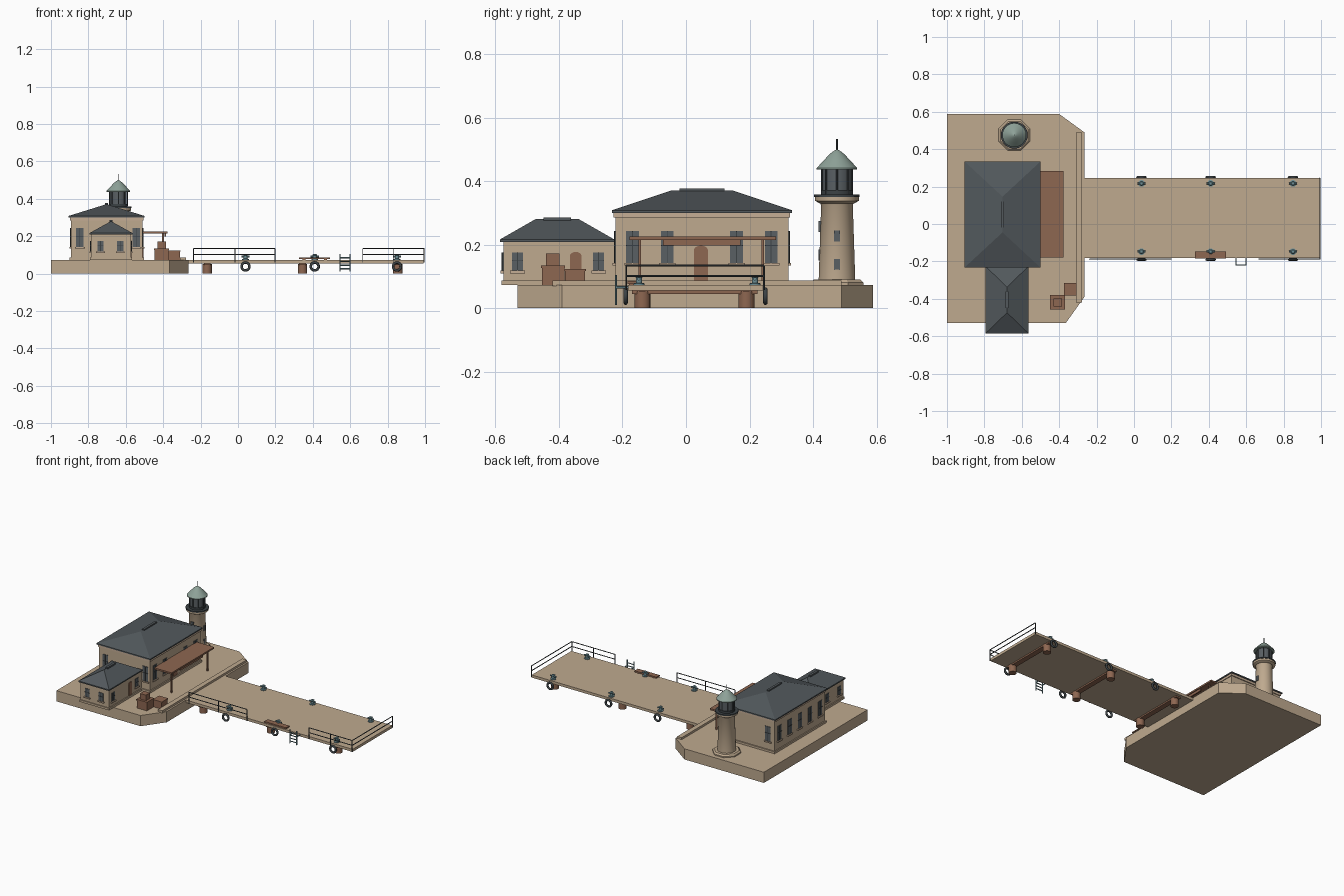
import bpy, bmesh, math
from mathutils import Vector, Matrix

if "Cube" in bpy.data.objects:
    bpy.data.objects.remove(bpy.data.objects["Cube"])


def material(name, r, g, b):
    m = bpy.data.materials.new(name)
    m.diffuse_color = (r, g, b, 1)
    m.use_nodes = True
    m.node_tree.nodes["Principled BSDF"].inputs["Base Color"].default_value = m.diffuse_color
    return m


SAND = material("sandstone", .52, .40, .275)
TRIM = material("pale stone trim", .56, .42, .30)
SLATE = material("roof slate", .084, .098, .107)
WOOD = material("brown timber", .27, .135, .083)
GREEN = material("green copper", .27, .36, .315)
TEAL = material("teal iron", .15, .27, .30)
DARK = material("dark iron", .045, .055, .06)
GLASS = material("window glass", .10, .115, .125)


def finish(bm, name, mat, smooth=False):
    bmesh.ops.recalc_face_normals(bm, faces=bm.faces)
    me = bpy.data.meshes.new(name)
    bm.to_mesh(me)
    bm.free()
    me.materials.append(mat)
    ob = bpy.data.objects.new(name, me)
    bpy.context.collection.objects.link(ob)
    if smooth:
        bpy.context.view_layer.objects.active = ob
        ob.select_set(True)
        bpy.ops.object.shade_smooth_by_angle(angle=math.radians(35))
        ob.select_set(False)
    return ob


def boxes(name, mat, *spans):
    """One object of boxes, each (x0, x1, y0, y1, z0, z1)."""
    bm = bmesh.new()
    for a, b, c, d, e, f in spans:
        m = Matrix.Translation(((a + b) / 2, (c + d) / 2, (e + f) / 2)) @ \
            Matrix.Diagonal((abs(b - a), abs(d - c), abs(f - e), 1))
        bmesh.ops.create_cube(bm, size=1, matrix=m)
    return finish(bm, name, mat)


def rods(name, mat, r, segs, sides=8):
    """One object of round bars between pairs of points."""
    bm = bmesh.new()
    for p, q in segs:
        p, q = Vector(p), Vector(q)
        rot = (q - p).to_track_quat('Z', 'Y').to_matrix().to_4x4()
        bmesh.ops.create_cone(bm, cap_ends=True, segments=sides, radius1=r, radius2=r,
                              depth=(q - p).length, matrix=Matrix.Translation((p + q) / 2) @ rot)
    return finish(bm, name, mat, True)


def lathe(name, mat, x, y, profile, sides=32, smooth=True):
    bm = bmesh.new()
    rings = []
    for r, z in profile:
        rings.append([bm.verts.new((x + r * math.cos((i + .5) * math.tau / sides),
                                    y + r * math.sin((i + .5) * math.tau / sides), z))
                      for i in range(sides)])
    for a, b in zip(rings, rings[1:]):
        for i in range(sides):
            j = (i + 1) % sides
            bm.faces.new((a[i], a[j], b[j], b[i]))
    bm.faces.new(rings[0])
    bm.faces.new(rings[-1])
    return finish(bm, name, mat, smooth)


def hip_roof(name, x0, x1, y0, y1, z0, z1, hip):
    bm = bmesh.new()
    for z in (z0, z0 + .008):
        for x in (x0, x1):
            for y in (y0, y1):
                bm.verts.new((x, y, z))
    xm = (x0 + x1) / 2
    for y in (y0 + hip, y1 - hip):
        bm.verts.new((xm, y, z1))
    bmesh.ops.convex_hull(bm, input=bm.verts)
    bmesh.ops.dissolve_limit(bm, angle_limit=.01, verts=bm.verts, edges=bm.edges)
    finish(bm, name, SLATE)
    boxes(name + "_ridge_cap", SLATE,
          (xm - .008, xm + .008, y0 + hip + .025, y1 - hip - .025, z1 - .006, z1 + .006))


def on_wall(axis, sign, wall, u0, u1, z0, z1, d):
    """Box span for a plate of depth d on the wall facing sign*axis."""
    a, b = sorted((wall - sign * .003, wall + sign * d))
    return (a, b, u0, u1, z0, z1) if axis == 'x' else (u0, u1, a, b, z0, z1)


def window(axis, sign, wall, u, z0, z1, w):
    def s(*a):
        return on_wall(axis, sign, wall, *a)
    h, zm = w / 2, z0 + (z1 - z0) * .55
    boxes("window_glass", GLASS, s(u - h, u + h, z0, z1, .003))
    boxes("window_bars", DARK, s(u - .0015, u + .0015, z0, z1, .005),
          s(u - h, u + h, zm - .0015, zm + .0015, .005))
    boxes("window_sill", TRIM, s(u - h - .006, u + h + .006, z0 - .008, z0, .009))


def door(wall, y, z0, z1, w):
    boxes("door", WOOD, (wall - .003, wall + .004, y - w / 2, y + w / 2, z0, z1 - w / 3))
    bm = bmesh.new()
    m = Matrix.Translation((wall, y, z1 - w / 3)) @ Matrix.Diagonal((1, 1, .667, 1)) @ \
        Matrix.Rotation(math.pi / 2, 4, 'Y')
    bmesh.ops.create_cone(bm, cap_ends=True, segments=24, radius1=w / 2, radius2=w / 2,
                          depth=.008, matrix=m)
    finish(bm, "door_arch", WOOD)


# Stone quay with chamfered corners, and its low kerb
bm = bmesh.new()
outline = [(-1, -.53), (-.365, -.53), (-.265, -.39), (-.265, .49), (-.4, .588), (-1, .588)]
face = bm.faces.new([bm.verts.new((x, y, 0)) for x, y in outline])
top = bmesh.ops.extrude_face_region(bm, geom=[face])
bmesh.ops.translate(bm, vec=(0, 0, .073),
                    verts=[v for v in top['geom'] if isinstance(v, bmesh.types.BMVert)])
finish(bm, "quay", SAND)
boxes("quay_kerb", SAND, (-.31, -.277, -.42, .49, .07, .087))

# Main house
boxes("house_walls", SAND, (-.893, -.51, -.222, .322, .07, .305))
boxes("house_plinth", SAND, (-.9, -.503, -.23, .33, .07, .087))
boxes("house_cornice", TRIM, (-.898, -.505, -.228, .328, .285, .302))
hip_roof("house_roof", -.906, -.5, -.233, .334, .3, .371, .188)
for i in range(5):
    y = .05 + (i - 2) * .109
    window('x', -1, -.893, y, .143, .243, .04)
    if i != 2:
        window('x', 1, -.51, y, .143, .243, .04)
for x in (-.845, -.543):
    window('y', -1, -.222, x, .143, .243, .04)
    window('y', 1, .322, x, .143, .243, .04)
door(-.51, .047, .087, .197, .044)

# Side annex
boxes("annex_walls", SAND, (-.785, -.573, -.575, -.2, .073, .21))
boxes("annex_plinth", SAND, (-.791, -.567, -.581, -.2, .073, .087))
hip_roof("annex_roof", -.795, -.563, -.586, -.225, .208, .28, .112)
for x in (-.735, -.63):
    window('y', -1, -.575, x, .118, .175, .034)
for y in (-.53, -.275):
    window('x', 1, -.573, y, .118, .175, .034)
for y in (-.53, -.40, -.275):
    window('x', -1, -.785, y, .118, .175, .034)
door(-.573, -.347, .087, .177, .036)

# Porch canopy with posts and hanging board
boxes("canopy", WOOD, (-.51, -.378, -.178, .283, .215, .226))
boxes("canopy_posts", WOOD, *[(-.405, -.396, y - .004, y + .004, .07, .217) for y in (-.145, .242)])
boxes("canopy_board", WOOD, (-.392, -.384, -.072, .172, .198, .217))

# Crates
boxes("crates", WOOD, (-.446, -.371, -.453, -.383, .07, .134),
      (-.372, -.31, -.38, -.318, .07, .124), (-.431, -.386, -.441, -.398, .134, .172))
boxes("crate_lids", WOOD, (-.449, -.368, -.456, -.38, .126, .134),
      (-.375, -.307, -.383, -.315, .117, .124))

# Lighthouse tower
TX, TY = -.64, .475
lathe("tower_base", SAND, TX, TY, [(.09, .07), (.09, .081), (.08, .09)], 8, False)
lathe("tower_shaft", SAND, TX, TY, [(.058, .085), (.05, .325), (.055, .333)])
lathe("tower_gallery", SAND, TX, TY, [(.055, .33), (.069, .338), (.069, .352)])
lathe("gallery_rim", DARK, TX, TY, [(.072, .350), (.072, .358), (.05, .358)])
lathe("lantern_glass", GLASS, TX, TY, [(.046, .355), (.046, .442)], 16)
lathe("lantern_bands", DARK, TX, TY, [(.051, .355), (.051, .372), (.045, .372)], 16)
rods("lantern_bars", DARK, .003,
     [((TX + .048 * math.cos(a), TY + .048 * math.sin(a), .36),
       (TX + .048 * math.cos(a), TY + .048 * math.sin(a), .444))
      for a in [i * math.tau / 8 for i in range(8)]], 6)
lathe("lantern_roof", GREEN, TX, TY, [(.064, .436), (.064, .441), (.042, .465), (.022, .486),
                                      (.01, .495), (.003, .499)])
rods("lightning_rod", DARK, .0025, [((TX, TY, .495), (TX, TY, .532))], 6)
for z in (.15, .24):
    boxes("tower_window", GLASS, (TX - .009, TX + .009, TY - .058, TY - .04, z, z + .035),
          (TX + .04, TX + .0565, TY - .009, TY + .009, z - .03, z + .005))

# Pier deck on piles and cross beams
boxes("pier_deck", SAND, (-.275, .993, -.183, .245, .055, .073))
for x in (-.165, .345, .855):
    rods("pier_piles", WOOD, .025, [((x, y, 0), (x, y, .052)) for y in (-.137, .19)], 16)
    boxes("pier_beam", WOOD, (x - .018, x + .018, -.17, .225, .045, .056))

# Bollards and tyre fenders on both pier sides
for x in (.04, .41, .85):
    for y, edge in ((-.148, -.19), (.217, .25)):
        lathe("bollard", TEAL, x, y, [(.018, .072), (.018, .078), (.01, .08), (.01, .096),
                                      (.013, .1), (.008, .104)], 16)
        rods("bollard_bar", TEAL, .005, [((x - .022, y, .092), (x + .022, y, .092))])
        bpy.ops.mesh.primitive_torus_add(
            location=(x, edge, .038), rotation=(math.pi / 2, 0, 0), major_segments=24,
            minor_segments=8, major_radius=.021, minor_radius=.007)
        tyre = bpy.context.object
        tyre.name = "tyre_fender"
        tyre.data.materials.append(DARK)
        bpy.ops.object.shade_smooth_by_angle(angle=math.radians(60))
        tyre.select_set(False)


# Railings
def railing(*pts):
    segs = [((x, y, .058), (x, y, .135)) for x, y in pts]
    for (a, b), (c, d) in zip(pts, pts[1:]):
        segs += [((a, b, z), (c, d, z)) for z in (.102, .135)]
    rods("railing", DARK, .003, segs, 6)


railing((-.237, -.188), (-.015, -.188), (.198, -.188))
railing((.667, -.188), (.83, -.188), (.994, -.188), (.994, .245))

# Ladder and bench
rods("ladder", TEAL, .0035,
     [((x, -.22, .01), (x, -.22, .105)) for x in (.546, .598)] +
     [((.546, -.22, z), (.598, -.22, z)) for z in (.025, .045, .065, .085)] +
     [((x, -.22, .066), (x, -.18, .066)) for x in (.546, .598)], 6)
boxes("bench", WOOD, (.327, .492, -.184, -.147, .077, .086),
      (.345, .36, -.18, -.151, .07, .078), (.46, .475, -.18, -.151, .07, .078))
